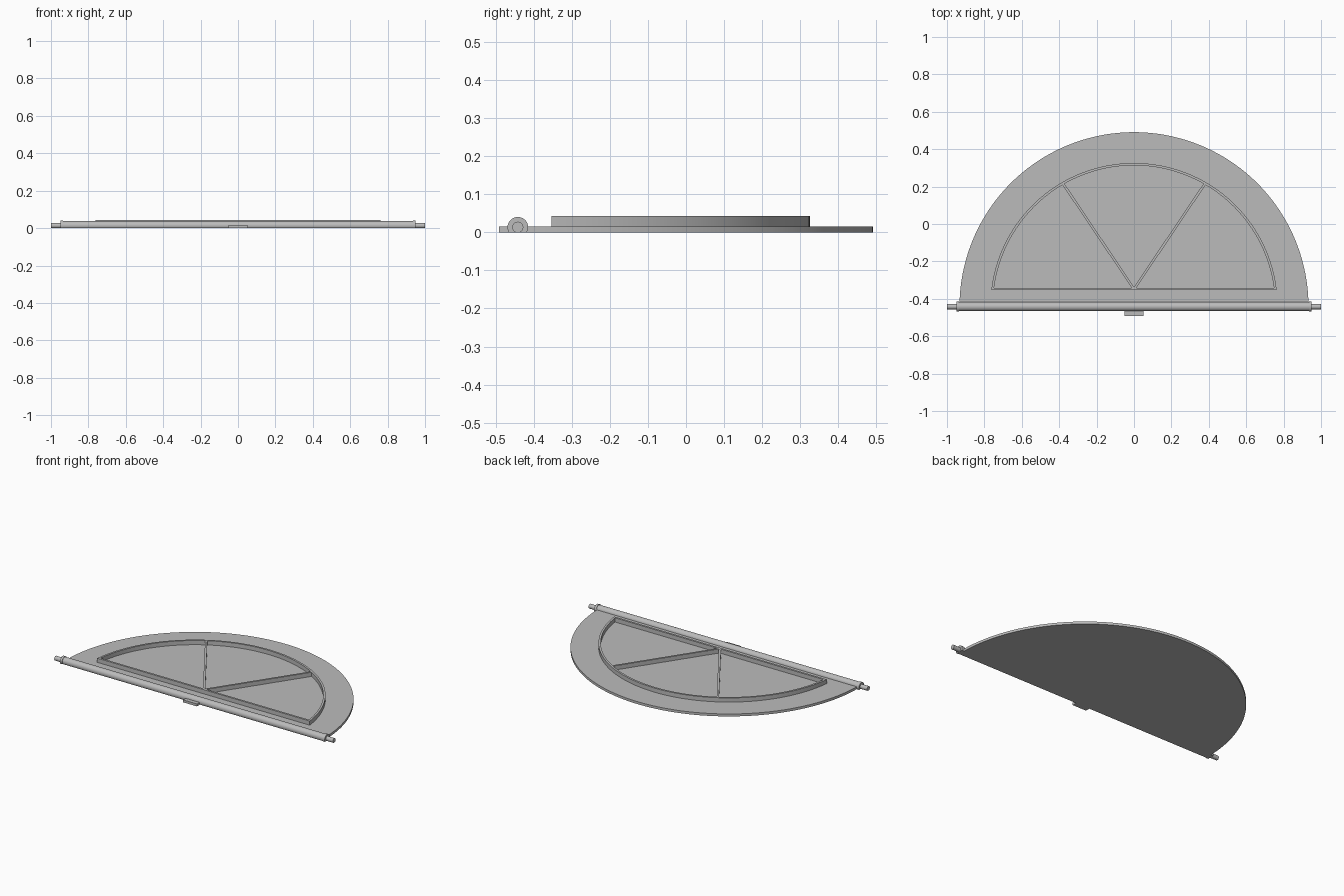
import bpy, bmesh, math
from mathutils import Vector

if "Cube" in bpy.data.objects:
    bpy.data.objects.remove(bpy.data.objects["Cube"], do_unlink=True)

grey = bpy.data.materials.new("plain_grey")
grey.use_nodes = True
COLOUR = (0.5, 0.5, 0.5, 1)
grey.diffuse_color = COLOUR
grey.node_tree.nodes["Principled BSDF"].inputs["Base Color"].default_value = COLOUR

HINGE_Y = -0.442      # shared centre of all arcs and of the hinge
PLATE_TOP = 0.016
RIB_TOP = 0.043
AXIS_Z = 0.0135


def finish(name, bm):
    bmesh.ops.recalc_face_normals(bm, faces=bm.faces)
    mesh = bpy.data.meshes.new(name)
    bm.to_mesh(mesh)
    bm.free()
    mesh.materials.append(grey)
    obj = bpy.data.objects.new(name, mesh)
    bpy.context.collection.objects.link(obj)
    bpy.ops.object.select_all(action='DESELECT')
    obj.select_set(True)
    bpy.context.view_layer.objects.active = obj
    bpy.ops.object.shade_smooth_by_angle(angle=math.radians(30))
    return obj


def extrude(name, outline, offset):
    """Solid from a closed outline of 3D points pushed along an offset."""
    bm = bmesh.new()
    face = bm.faces.new([bm.verts.new(p) for p in outline])
    top = bmesh.ops.extrude_face_region(bm, geom=[face], use_keep_orig=True)
    verts = [v for v in top["geom"] if isinstance(v, bmesh.types.BMVert)]
    bmesh.ops.translate(bm, verts=verts, vec=offset)
    return finish(name, bm)


def arc(radius, base_y, z, steps=96):
    """Arc about the hinge centre, cut off by the line y = base_y."""
    start = math.asin((base_y - HINGE_Y) / radius)
    angles = [start + (math.pi - 2 * start) * i / steps for i in range(steps + 1)]
    return [Vector((radius * math.cos(a), HINGE_Y + radius * math.sin(a), z)) for a in angles]


def rod(name, radius, x0, x1, steps=40):
    """Bar along x, flattened where it meets the ground."""
    dip = math.asin(min(1, AXIS_Z / radius))
    angles = [-dip + (math.pi + 2 * dip) * i / steps for i in range(steps + 1)]
    points = [(x0, HINGE_Y + radius * math.cos(a), AXIS_Z + radius * math.sin(a)) for a in angles]
    return extrude(name, points, (x1 - x0, 0, 0))


# Half-round plate
extrude("half_round_plate", arc(0.933, HINGE_Y, 0), (0, 0, PLATE_TOP))

# Raised frame: outer and inner outlines bridged into a ring
bm = bmesh.new()
loops = [[bm.verts.new(p) for p in arc(r, y, z)]
         for r, y, z in ((0.768, -0.354, PLATE_TOP), (0.768, -0.354, RIB_TOP),
                         (0.755, -0.341, RIB_TOP), (0.755, -0.341, PLATE_TOP))]
count = len(loops[0])
for k in range(4):
    a, b = loops[k], loops[(k + 1) % 4]
    for i in range(count):
        j = (i + 1) % count
        bm.faces.new((a[i], a[j], b[j], b[i]))
finish("raised_frame", bm)

# Two spokes, spreading from the middle of the base bar
for side, label in ((1, "left"), (-1, "right")):
    foot = Vector((0, -0.348, PLATE_TOP))
    tip = Vector((side * 0.381, HINGE_Y + 0.66, PLATE_TOP))
    across = (tip - foot).cross(Vector((0, 0, 1))).normalized() * 0.0065
    extrude(label + "_spoke", [foot - across, foot + across, tip + across, tip - across],
            (0, 0, RIB_TOP - PLATE_TOP))

# Hinge bar with end collars and pins
rod("hinge_bar", 0.024, -0.94, 0.94)
for side, label in ((1, "left"), (-1, "right")):
    rod(label + "_collar", 0.027, side * 0.935, side * 0.95)
    rod(label + "_pin", 0.0145, side * 0.945, side)

# Small pull tab at the front
extrude("pull_tab", [(-0.05, -0.492, 0), (0.05, -0.492, 0), (0.05, HINGE_Y, 0), (-0.05, HINGE_Y, 0)],
        (0, 0, PLATE_TOP))
